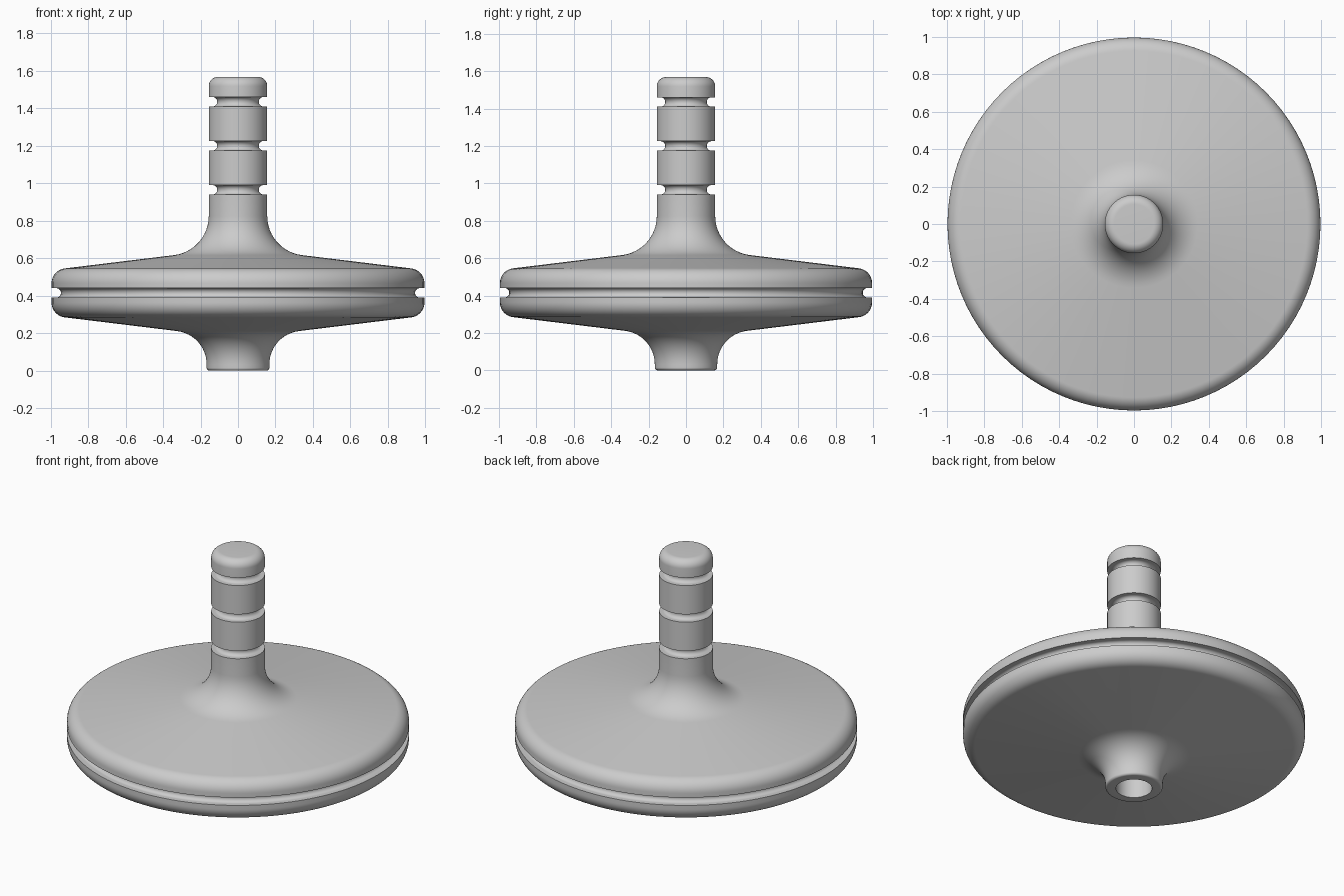
import bpy, bmesh, math
from mathutils import Vector

cube = bpy.data.objects.get("Cube")
if cube:
    bpy.data.objects.remove(cube, do_unlink=True)

SEGMENTS = 96
STEM, RIM, HUB, BORE = 0.156, 0.995, 0.167, 0.105
MID = 0.415              # height of the disc's middle plane
GROOVE = 0.025           # half the width of every groove


def groove(r, z, depth):
    """Round-bottomed groove on a vertical wall, listed upward."""
    rad = GROOVE * 0.98
    return [(r, z - GROOVE, 0), (r - depth, z - GROOVE, rad),
            (r - depth, z + GROOVE, rad), (r, z + GROOVE, 0)]


def rounded(corners, steps=12):
    """Turn (radius, height, fillet) corners into a filleted profile."""
    out = []
    for i, (r, z, rad) in enumerate(corners):
        p = Vector((r, z))
        if rad == 0:
            out.append(p)
            continue
        a = (Vector(corners[i - 1][:2]) - p).normalized()
        b = (Vector(corners[i + 1][:2]) - p).normalized()
        half = a.angle(b) / 2
        centre = p + (a + b).normalized() * rad / math.sin(half)
        start = p + a * rad / math.tan(half) - centre
        end = p + b * rad / math.tan(half) - centre
        sweep = start.angle(end)
        for k in range(steps + 1):
            t = k / steps
            out.append(centre + (start * math.sin((1 - t) * sweep)
                                 + end * math.sin(t * sweep)) / math.sin(sweep))
    return out


# Profile from the blind bore, up the outside, to the top of the stem
corners = [(0, 0.45, 0), (BORE, 0.45, 0), (BORE, 0, 0),
           (HUB, 0, 0.015), (HUB, 0.192, 0.18), (RIM, 0.293, 0.08)]
corners += groove(RIM, MID, 0.05)
corners += [(RIM, 0.537, 0.08), (STEM, 0.639, 0.21)]
for z in (0.965, 1.2, 1.435):
    corners += groove(STEM, z, 0.045)
corners += [(STEM, 1.568, 0.05), (0, 1.568, 0)]

# Spin the profile about the vertical axis
bm = bmesh.new()
verts = [bm.verts.new((p.x, 0, p.y)) for p in rounded(corners)]
edges = [bm.edges.new(pair) for pair in zip(verts, verts[1:])]
bmesh.ops.spin(bm, geom=verts + edges, cent=(0, 0, 0), axis=(0, 0, 1),
               angle=math.tau, steps=SEGMENTS, use_duplicate=False)
bmesh.ops.remove_doubles(bm, verts=bm.verts, dist=0.0001)
bmesh.ops.recalc_face_normals(bm, faces=bm.faces)
mesh = bpy.data.meshes.new("grooved_disc_and_stem")
bm.to_mesh(mesh)
bm.free()
disc = bpy.data.objects.new("grooved_disc_and_stem", mesh)
bpy.context.collection.objects.link(disc)

# Plain grey finish
grey = bpy.data.materials.new("plain_grey")
grey.use_nodes = True
colour = (0.6, 0.6, 0.6, 1)
grey.diffuse_color = colour
grey.node_tree.nodes["Principled BSDF"].inputs["Base Color"].default_value = colour
mesh.materials.append(grey)

bpy.context.view_layer.objects.active = disc
disc.select_set(True)
bpy.ops.object.shade_smooth_by_angle(angle=math.radians(35))
